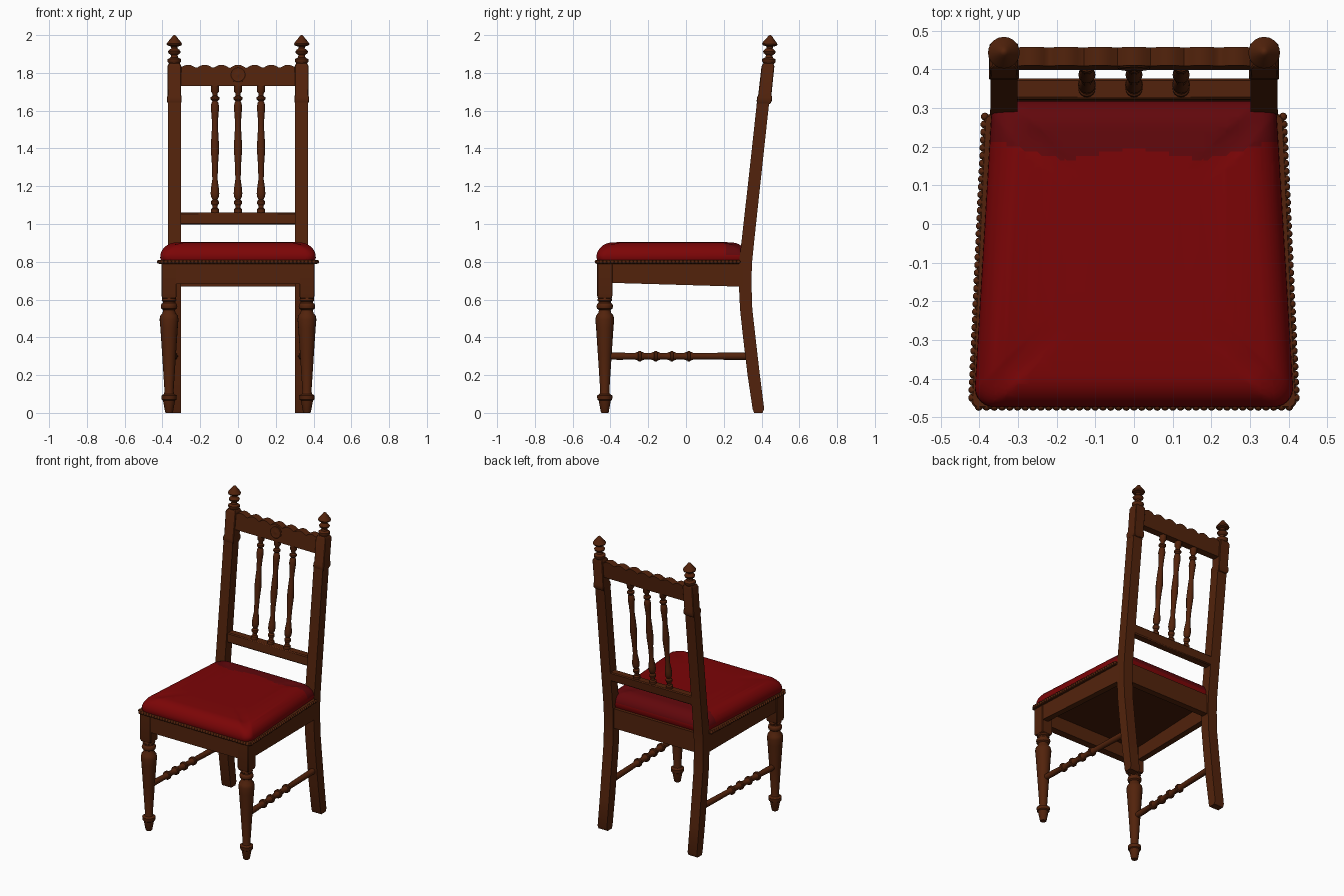
import bpy, bmesh, math
from mathutils import Vector

if "Cube" in bpy.data.objects:
    bpy.data.objects.remove(bpy.data.objects["Cube"])


def material(name, rgb):
    m = bpy.data.materials.new(name)
    m.diffuse_color = (*rgb, 1)
    m.use_nodes = True
    m.node_tree.nodes["Principled BSDF"].inputs["Base Color"].default_value = m.diffuse_color
    return m


WOOD = material("brown wood", (0.085, 0.0165, 0.0035))
DARK = material("dark wood", (0.06, 0.0115, 0.0025))
RED = material("red velvet", (0.2, 0.0015, 0.002))
WINE = material("wine velvet", (0.12, 0.0022, 0.0035))


def finish(name, bm, mats=(WOOD,), bevel=0.0):
    bmesh.ops.recalc_face_normals(bm, faces=bm.faces)
    me = bpy.data.meshes.new(name)
    bm.to_mesh(me)
    bm.free()
    ob = bpy.data.objects.new(name, me)
    bpy.context.collection.objects.link(ob)
    for m in mats:
        me.materials.append(m)
    if bevel:
        b = ob.modifiers.new("bevel", "BEVEL")
        b.width, b.segments, b.limit_method = bevel, 1, "ANGLE"
    return ob


def loft(name, rings, mats=(WOOD,), bevel=0.0):
    """Skin closed rings of equal count and cap both ends."""
    bm = bmesh.new()
    vs = [[bm.verts.new(p) for p in r] for r in rings]
    n = len(vs[0])
    for a, b in zip(vs, vs[1:]):
        for i in range(n):
            bm.faces.new((a[i], a[(i + 1) % n], b[(i + 1) % n], b[i]))
    bm.faces.new(vs[0])
    bm.faces.new(vs[-1])
    return finish(name, bm, mats, bevel)


def rect(x0, x1, y0, y1, z):
    return [(x0, y0, z), (x1, y0, z), (x1, y1, z), (x0, y1, z)]


def lathe(name, p0, p1, profile, n=20):
    """Turned part from p0 to p1, profile = (fraction along, radius)."""
    p0, p1 = Vector(p0), Vector(p1)
    q = (p1 - p0).to_track_quat("Z", "Y")
    ang = [2 * math.pi * i / n for i in range(n)]
    return loft(name, [[p0.lerp(p1, t) + q @ Vector((r * math.cos(a), r * math.sin(a), 0))
                        for a in ang] for t, r in profile])


def lean(z):
    """Depth of the raked back at height z."""
    return 0.322 + 0.108 * (z - 0.8)


for s, side in ((-1, "left"), (1, "right")):
    # Back leg and post in one curved piece
    path = [(0, .36, .405), (.02, .353, .414), (.2, .326, .391), (.4, .302, .368), (.55, .286, .351),
            (.7, .279, .346), (.8, .281, .35), (.9, .293, .36), (1.3, .338, .403), (1.65, .376, .441)]
    loft("back_post_" + side, [rect(s * .302, s * .371, a, b, z) for z, a, b in path])

    # Collar and block at the head of the post
    head = [(1.635, .033, .034), (1.65, .039, .04), (1.67, .039, .04), (1.685, .035, .035),
            (1.835, .037, .034), (1.852, .028, .026)]
    loft("post_head_" + side,
         [rect(s * .337 - w, s * .337 + w, lean(z) - d, lean(z) + d, z) for z, w, d in head], bevel=.003)

    # Turned finial
    fin = [(0, .027), (.08, .036), (.16, .036), (.22, .02), (.3, .017), (.36, .03), (.43, .034),
           (.49, .026), (.54, .016), (.6, .018), (.64, .037), (.69, .041), (.75, .036),
           (.9, .017), (.97, .01), (1, .003)]
    lathe("finial_" + side, (s * .337, .438, 1.848), (s * .337, .446, 2.0), fin)

    # Front leg: square block, then turned shaft and foot
    c = s * .365
    loft("front_leg_block_" + side,
         [rect(c - w, c + w, -.43 - w, -.43 + w, z) for z, w in ((.605, .036), (.62, .04), (.79, .04))],
         bevel=.003)
    leg = [(0, .018), (.005, .021), (.065, .032), (.07, .039), (.092, .041), (.1, .027), (.115, .024),
           (.3, .036), (.45, .046), (.495, .05), (.515, .046), (.53, .034), (.545, .031), (.552, .041),
           (.565, .044), (.577, .04), (.582, .033), (.59, .033), (.595, .039), (.61, .036)]
    lathe("front_leg_" + side, (c, -.43, 0), (c, -.43, 1), leg)

    # Side stretcher with turned rings
    prof = [(0, .018), (.1, .019)]
    for y in (-.245, -.16, -.075, .015):
        t = (y + .42) / .76
        prof += [(t - .035, .017), (t - .022, .021), (t - .012, .022), (t - .008, .028), (t + .008, .028),
                 (t + .012, .022), (t + .022, .021), (t + .035, .017)]
    prof += [(.72, .018), (1, .02)]
    lathe("side_stretcher_" + side, (c, -.42, .3), (s * .337, .34, .3), prof, 16)

    # Side apron, a little deeper towards the back
    loft("side_apron_" + side,
         [[(s * (x - .04), y, z), (s * x, y, z), (s * x, y, .795), (s * (x - .04), y, .795)]
          for x, y, z in ((.404, -.45, .69), (.372, .3, .668))])

# Front and back aprons
loft("front_apron", [rect(-.4, .4, -.469, -.42, z) for z in (.683, .795)])
loft("back_apron", [rect(-.31, .31, .295, .338, z) for z in (.668, .8)])


def outline(inset, z, fw=.412, rw=.37, y0=-.474, y1=.325, rad=.05, droop=0.0):
    """Rounded trapezoid, wider at the front; droop lowers the corners."""
    pts = []
    y0, y1, fw, rw = y0 + inset, y1 - inset, fw - inset, rw - inset
    for x, y, a0 in ((fw, y0, -90), (rw, y1, 0), (-rw, y1, 90), (-fw, y0, 180)):
        cx, cy = x - math.copysign(rad, x), y + (rad if y < 0 else -rad)
        for k in range(7):
            a = math.radians(a0 + 15 * k)
            pts.append((cx + rad * math.cos(a), cy + rad * math.sin(a),
                        z - droop * math.sin(math.radians(30 * k))))
    return pts


# Seat board under the cushion
loft("seat_board", [rect(-.37, .37, -.43, .31, z) for z in (.775, .795)], (DARK,))

# Ledge that carries the beading
loft("seat_ledge", [outline(0, z, .421, .388, -.477, .285, .02) for z in (.789, .81)], bevel=.004)

# Beaded edge along the two sides and the front
corners = [(-.386, .278), (-.419, -.45), (-.402, -.473), (.402, -.473), (.419, -.45), (.386, .278)]
bm = bmesh.new()
for a, b in zip(corners, corners[1:]):
    a, b = Vector((*a, .8)), Vector((*b, .8))
    n = max(1, round((b - a).length / .02))
    for i in range(n + 1):
        g = bmesh.ops.create_uvsphere(bm, u_segments=10, v_segments=6, radius=.0105)
        bmesh.ops.translate(bm, verts=g["verts"], vec=a.lerp(b, i / n))
finish("seat_beading", bm)

# Cushion with a soft rounded edge
rings = [outline(.008, .8), outline(0, .82)]
for k in range(1, 11):
    a = math.radians(90 * k / 10)
    rings.append(outline(.085 * (1 - math.cos(a)), .824 + .078 * math.sin(a), droop=.006 * math.sin(a)))
rings += [outline(.13, .905, droop=.003), outline(.2, .906)]
cushion = loft("seat_cushion", rings, (RED, WINE))

# Darker strip of the cushion under the back rest, with a wavy front edge
bm = bmesh.new()
bm.from_mesh(cushion.data)
for co, no in [((i * .03, 0, 0), (1, 0, 0)) for i in range(-12, 13)] + \
              [((0, .14 + i * .012, 0), (0, 1, 0)) for i in range(7)]:
    bmesh.ops.bisect_plane(bm, geom=bm.verts[:] + bm.edges[:] + bm.faces[:], plane_co=co, plane_no=no)
for f in bm.faces:
    m = f.calc_center_median()
    edge = .178 + .014 * math.cos(m.x * 17) + .15 * m.x * m.x
    f.material_index = int(m.y > edge and m.z > .83)
bm.to_mesh(cushion.data)
bm.free()

# Lower back rail
loft("lower_back_rail",
     [rect(-.31, .31, lean(z) - .027, lean(z) + .027, z) for z in (.997, 1.06)], bevel=.006)

# Top rail with scalloped upper edge, sheared to follow the rake
shape = [(-.31, 1.73), (.31, 1.73)]
N = 72
for i in range(N + 1):
    x = .31 - .62 * i / N
    shape.append((x, 1.825 + .018 * abs(math.cos(math.pi * x / .088))))
loft("top_rail", [[(x, lean(z) + d, z) for x, z in shape] for d in (-.024, .024)])

# Round rosette on the top rail
front = lean(1.79) - .02
lathe("top_rail_rosette", (0, front, 1.79), (0, front - .009, 1.791),
      [(0, .042), (.7, .042), (1, .037), (.85, .031), (.85, .01), (1, .005)], 28)

# Three turned spindles
spindle = [(0, .022), (.04, .022), (.05, .014), (.07, .014), (.08, .02), (.1, .021), (.115, .013),
           (.135, .02), (.16, .023), (.2, .021), (.27, .014), (.38, .016), (.5, .022), (.6, .019),
           (.68, .015), (.76, .018), (.82, .022), (.855, .019), (.87, .013), (.885, .023), (.9, .023),
           (.91, .013), (.93, .014), (.945, .022), (1, .022)]
for i, x in enumerate((-.122, 0, .122)):
    lathe(f"back_spindle_{i + 1}", (x, lean(1.05), 1.05), (x, lean(1.74), 1.74), spindle, 16)

# Smooth turned surfaces, keep hard edges
bpy.ops.object.select_all(action="SELECT")
bpy.context.view_layer.objects.active = cushion
bpy.ops.object.shade_smooth_by_angle(angle=math.radians(40))
